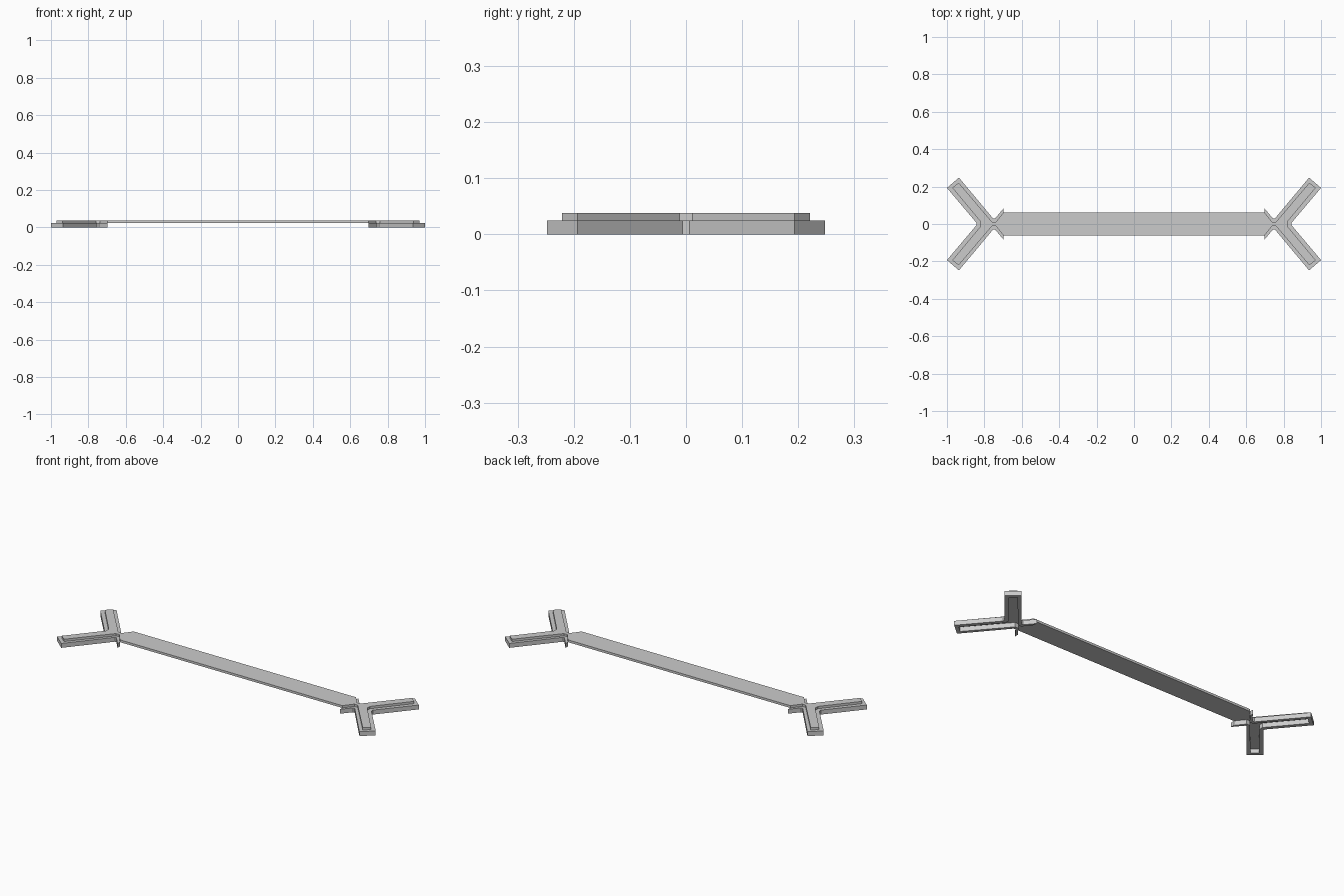
import bpy, bmesh

if "Cube" in bpy.data.objects:
    bpy.data.objects.remove(bpy.data.objects["Cube"])

RIM_TOP, PLATE_TOP = 0.025, 0.038

# Half outlines of one forked end, from the bar to the crotch of the fork
OUTER = [(0.698, 0.083), (0.743, 0.029), (0.753, 0.029), (0.936, 0.248), (1.0, 0.193), (0.842, 0.006)]
INNER = [(0.698, 0.062), (0.738, 0.011), (0.759, 0.011), (0.938, 0.221), (0.971, 0.193), (0.820, 0.012)]


def both_sides(half):
    return half + [(x, -y) for x, y in reversed(half)]


def make_object(name, bm):
    bmesh.ops.recalc_face_normals(bm, faces=bm.faces)
    mesh = bpy.data.meshes.new(name)
    bm.to_mesh(mesh)
    bm.free()
    obj = bpy.data.objects.new(name, mesh)
    bpy.context.collection.objects.link(obj)
    return obj


def extrude_up(bm, faces, height):
    ext = bmesh.ops.extrude_face_region(bm, geom=faces)
    moved = [v for v in ext["geom"] if isinstance(v, bmesh.types.BMVert)]
    bmesh.ops.translate(bm, verts=moved, vec=(0, 0, height))


# Thin top plate: straight bar running into a fork at each end
fork = both_sides(INNER)
outline = fork + [(-x, y) for x, y in reversed(fork)]
bm = bmesh.new()
face = bm.faces.new([bm.verts.new((x, y, RIM_TOP)) for x, y in outline])
extrude_up(bm, [face], PLATE_TOP - RIM_TOP)
make_object("top_plate", bm)

# Hollow rim under each fork, open towards the bar
for name, side in (("right_rim", 1), ("left_rim", -1)):
    bm = bmesh.new()
    outer = [bm.verts.new((side * x, y, 0)) for x, y in both_sides(OUTER)]
    inner = [bm.verts.new((side * x, y, 0)) for x, y in fork]
    faces = [bm.faces.new((outer[i], outer[i + 1], inner[i + 1], inner[i]))
             for i in range(len(outer) - 1)]
    extrude_up(bm, faces, RIM_TOP)
    make_object(name, bm)
